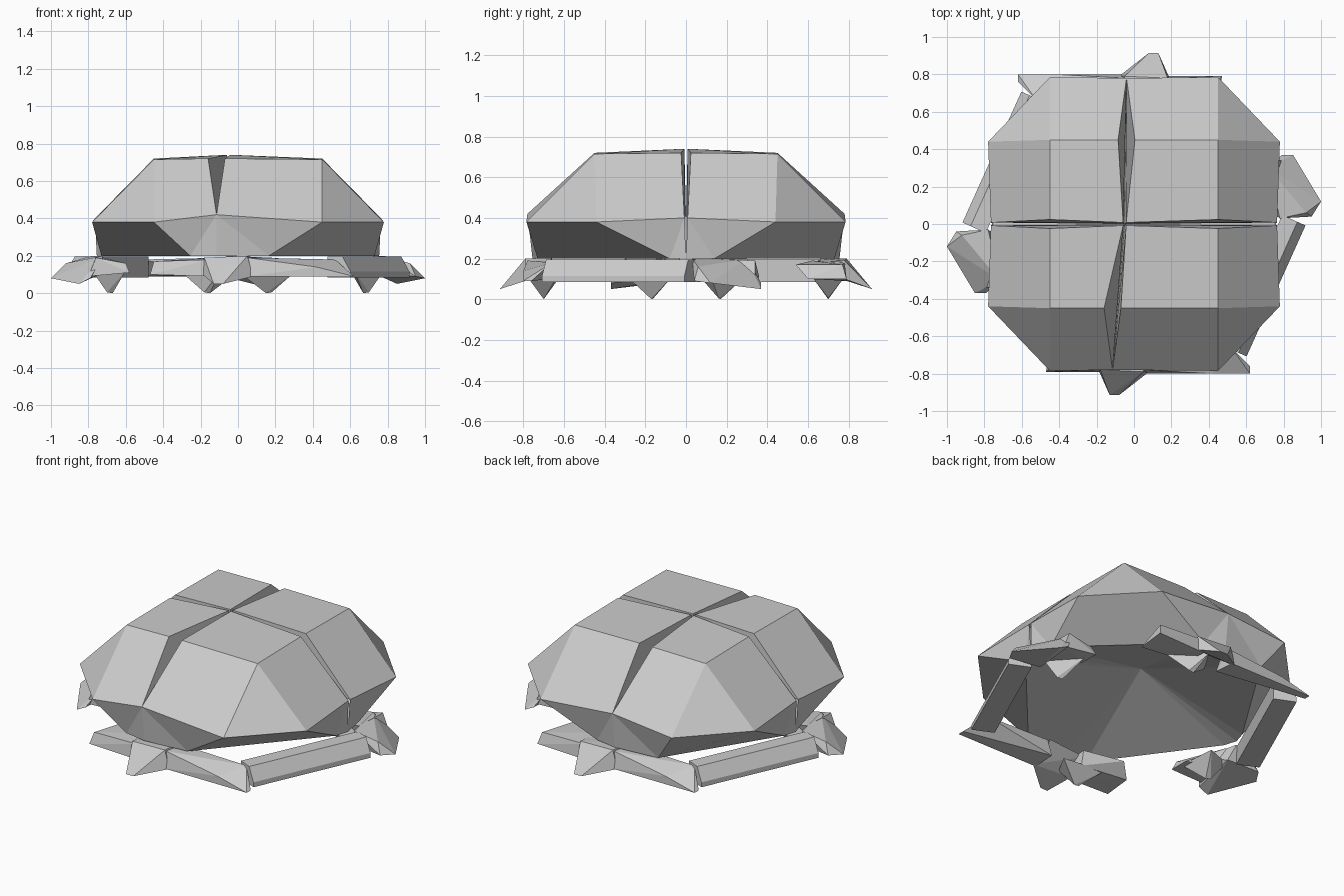
import bpy, bmesh
from mathutils import Vector

if "Cube" in bpy.data.objects:
    bpy.data.objects.remove(bpy.data.objects["Cube"])


def finish(name, bm):
    bmesh.ops.recalc_face_normals(bm, faces=bm.faces)
    mesh = bpy.data.meshes.new(name)
    bm.to_mesh(mesh)
    bm.free()
    ob = bpy.data.objects.new(name, mesh)
    bpy.context.collection.objects.link(ob)
    return ob


# One quarter of the faceted crown: sloping groove walls, tucked-in rim, raised underside
def lobe(name, sx, sy, seam_x, rim_side, rim_end):
    pts = [
        (-.05 + .008 * sx, .008 * sy, .74), (.45 * sx, .024 * sy, .72),
        (.45 * sx, .45 * sy, .715), (seam_x + .045 * sx, .45 * sy, .72),
        (.765 * sx, .008 * sy, .40), (.78 * sx, .44 * sy, .38),
        (.45 * sx, .785 * sy, .38), (seam_x, .78 * sy, .42),
        (.755 * sx, 0, .20), (.73 * sx, rim_side * sy, .20),
        (seam_x + rim_end * sx, .73 * sy, .20), (seam_x, .755 * sy, .20),
        (-.05, 0, .41)]
    faces = [(0, 1, 2, 3), (1, 4, 5, 2), (2, 5, 6), (3, 2, 6, 7),
             (4, 8, 9), (4, 9, 5), (5, 9, 10, 6), (6, 10, 7), (7, 10, 11),
             (0, 12, 4, 1), (0, 3, 7, 12),
             (12, 8, 9), (12, 9, 10), (12, 10, 11)]
    bm = bmesh.new()
    vs = [bm.verts.new(p) for p in pts]
    for f in faces:
        bm.faces.new([vs[i] for i in f])
    ob = finish(name, bm)
    if ob.data.polygons[0].normal.z < 0:
        ob.data.flip_normals()


# Chunky leaf made as a convex hull, optionally turned half round
def chunk(name, pts, turn):
    bm = bmesh.new()
    for x, y, z in pts:
        bm.verts.new((x * turn, y * turn, z))
    bmesh.ops.convex_hull(bm, input=bm.verts)
    loose = [v for v in bm.verts if not v.link_faces]
    bmesh.ops.delete(bm, geom=loose, context='VERTS')
    finish(name, bm)


# Bar with a chamfered outer edge between two ground points
def bar(a, b, w, z0, z1):
    a, b = Vector(a), Vector(b)
    d = (b - a).normalized()
    n = Vector((-d.y, d.x))
    out = []
    for p in (a, b):
        for off, z in ((-w, z0), (w, z0), (w, z0 + .03), (w * .3, z1), (-w, z1)):
            q = p + n * off
            out.append((q.x, q.y, z))
    return out


for label, sx, sy, seam, side, end in (
        ("front_left", -1, -1, -.115, .08, .14), ("front_right", 1, -1, -.115, .08, .28),
        ("back_left", -1, 1, -.04, .08, .28), ("back_right", 1, 1, -.04, .14, .14)):
    lobe("crown_" + label, sx, sy, seam, side, end)

# Ring of stems and leaves, each repeated by a half turn
for label, t in (("front", 1), ("back", -1)):
    chunk(label + "_side_stem", bar((.855, .02), (.54, -.68), .068, .085, .195), t)
    chunk(label + "_long_leaf",
          [(.62, -.80, .09), (.62, -.76, .09), (.52, -.66, .18), (.42, -.80, .14),
           (.05, -.80, .09), (.05, -.66, .10), (.08, -.66, .19), (.05, -.78, .19)], t)
    chunk(label + "_tip_leaf",
          [(-.13, -.915, .05), (-.08, -.915, .05), (-.19, -.78, .10), (.08, -.79, .09),
           (-.19, -.66, .18), (.06, -.66, .20), (-.18, -.78, .19), (.05, -.79, .20)], t)
    chunk(label + "_inner_leaf",
          [(-.15, -.79, .09), (-.15, -.64, .10), (-.15, -.78, .18), (-.15, -.62, .19),
           (-.47, -.79, .10), (-.45, -.60, .10), (-.45, -.77, .17), (-.38, -.54, .17)], t)
    chunk(label + "_tip_spike",
          [(-.18, -.70, .005), (-.15, -.70, .0), (-.30, -.62, .11),
           (-.02, -.64, .10), (-.10, -.78, .11)], t)
    chunk(label + "_corner_leaf",
          [(-1.0, -.12, .08), (-.95, -.04, .09), (-.85, -.37, .05), (-.79, -.37, .08),
           (-.92, -.06, .16), (-.78, -.03, .20), (-.72, -.30, .20), (-.74, -.06, .10)], t)
    chunk(label + "_corner_inner_leaf",
          [(-.80, -.10, .10), (-.80, -.34, .09), (-.76, -.10, .20), (-.76, -.34, .19),
           (-.58, -.36, .11), (-.58, -.24, .11), (-.60, -.34, .16)], t)
    chunk(label + "_corner_spike",
          [(-.70, -.16, .005), (-.67, -.17, .0), (-.78, -.12, .12),
           (-.60, -.30, .12), (-.62, -.06, .12)], t)
